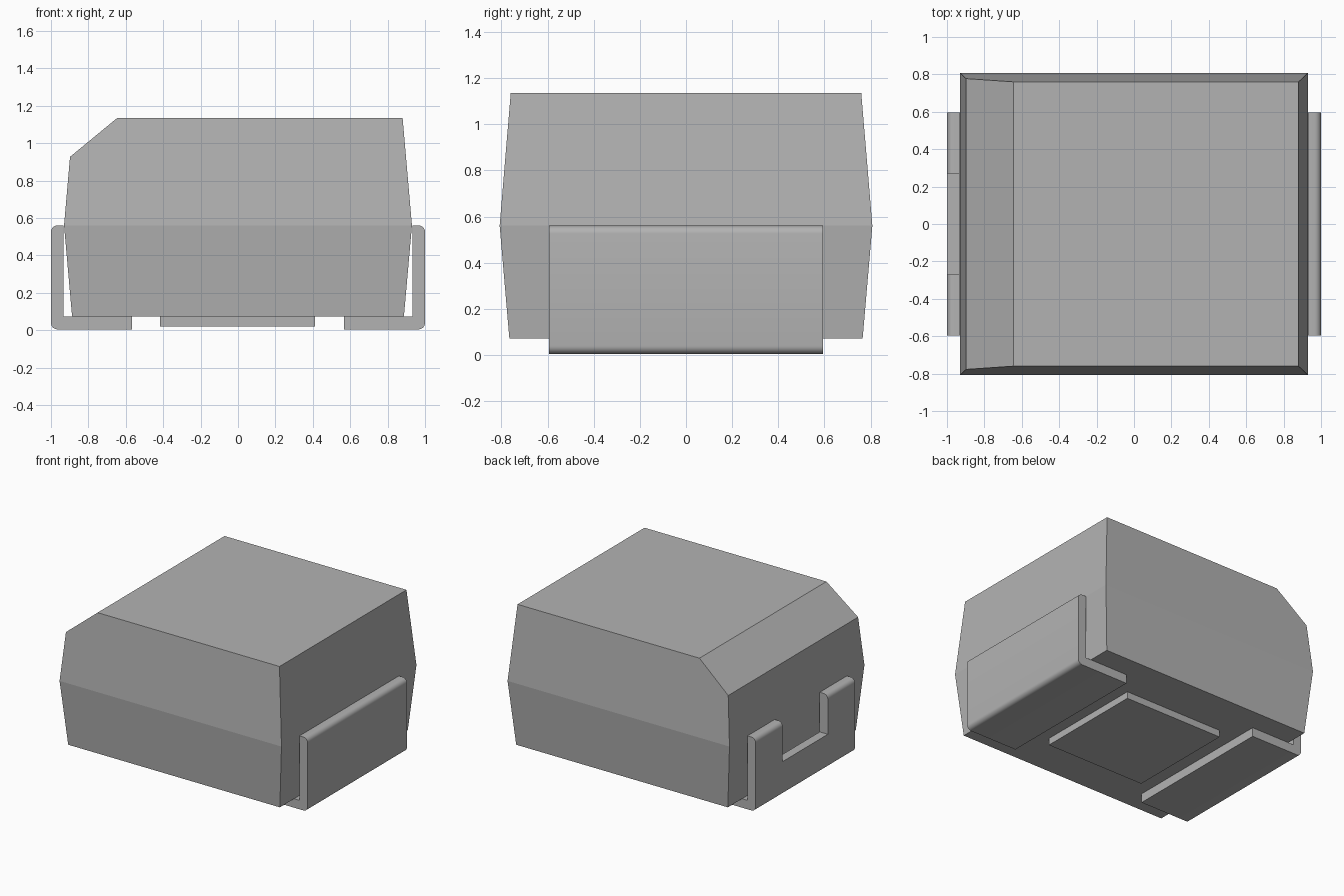
import bpy, bmesh, math
from mathutils import Vector

old = bpy.data.objects.get("Cube")
if old:
    bpy.data.objects.remove(old, do_unlink=True)

grey = bpy.data.materials.new("plain grey")
grey.use_nodes = True
colour = (0.45, 0.45, 0.45, 1)
grey.diffuse_color = colour
grey.node_tree.nodes["Principled BSDF"].inputs["Base Color"].default_value = colour


def finish(bm, name):
    bmesh.ops.recalc_face_normals(bm, faces=bm.faces)
    mesh = bpy.data.meshes.new(name)
    bm.to_mesh(mesh)
    bm.free()
    mesh.materials.append(grey)
    obj = bpy.data.objects.new(name, mesh)
    bpy.context.collection.objects.link(obj)
    return obj


def box(name, x0, x1, y, z0, z1):
    bm = bmesh.new()
    bmesh.ops.create_cube(bm, size=1)
    for v in bm.verts:
        v.co = ((x0 + x1) / 2 + v.co.x * (x1 - x0),
                v.co.y * 2 * y,
                (z0 + z1) / 2 + v.co.z * (z1 - z0))
    return finish(bm, name)


# Moulded body: three stacked rectangles, widest at the parting line
bm = bmesh.new()
rings = []
for hx, hy, z in ((0.887, 0.766, 0.072), (0.93, 0.808, 0.56), (0.88, 0.76, 1.135)):
    rings.append([bm.verts.new((sx * hx, sy * hy, z))
                  for sx, sy in ((-1, -1), (1, -1), (1, 1), (-1, 1))])
bm.faces.new(rings[0])
bm.faces.new(rings[-1])
for low, high in zip(rings, rings[1:]):
    for i in range(4):
        j = (i + 1) % 4
        bm.faces.new((low[i], low[j], high[j], high[i]))

# Sloped polarity edge along the top
a, b = Vector((-0.645, 0, 1.135)), Vector((-0.9, 0, 0.925))
slope = b - a
cut = bmesh.ops.bisect_plane(
    bm, geom=bm.verts[:] + bm.edges[:] + bm.faces[:], plane_co=a,
    plane_no=Vector((slope.z, 0, -slope.x)), clear_outer=True)
rim = [e for e in cut["geom_cut"] if isinstance(e, bmesh.types.BMEdge)]
bmesh.ops.contextual_create(bm, geom=rim)
finish(bm, "body")

# Raised pad underneath
box("bottom_pad", -0.417, 0.412, 0.42, 0.02, 0.075)


# Bent terminal: L profile with rounded outer corners, extruded across the width
def terminal(name, side):
    t, top, r, half = 0.068, 0.56, 0.035, 0.595
    profile = [(0.567, 0.004), (0.567, 0.072), (1 - t, 0.072), (1 - t, top)]
    for cz, start in ((top - r, 90), (0.004 + r, 0)):
        for k in range(7):
            ang = math.radians(start - 15 * k)
            profile.append((1 - r + r * math.cos(ang), cz + r * math.sin(ang)))
    bm = bmesh.new()
    face = bm.faces.new([bm.verts.new((side * x, -half, z)) for x, z in profile])
    ext = bmesh.ops.extrude_face_region(bm, geom=[face], use_keep_orig=True)
    moved = [v for v in ext["geom"] if isinstance(v, bmesh.types.BMVert)]
    bmesh.ops.translate(bm, verts=moved, vec=(0, 2 * half, 0))
    return finish(bm, name)


left = terminal("left_terminal", 1)
right = terminal("right_terminal", -1)

# Notch in the upright of the right terminal
cutter = box("notch_cutter", -1.1, -0.91, 0.27, 0.26, 0.7)
cutter.hide_render = True
mod = right.modifiers.new("notch", 'BOOLEAN')
mod.operation = 'DIFFERENCE'
mod.solver = 'EXACT'
mod.object = cutter
bpy.context.view_layer.objects.active = right
bpy.ops.object.modifier_apply(modifier=mod.name)
bpy.data.objects.remove(cutter, do_unlink=True)

# Smooth the bends, keep the corners sharp
bpy.ops.object.select_all(action='DESELECT')
for obj in (left, right):
    obj.select_set(True)
bpy.context.view_layer.objects.active = left
bpy.ops.object.shade_smooth_by_angle(angle=math.radians(30))
